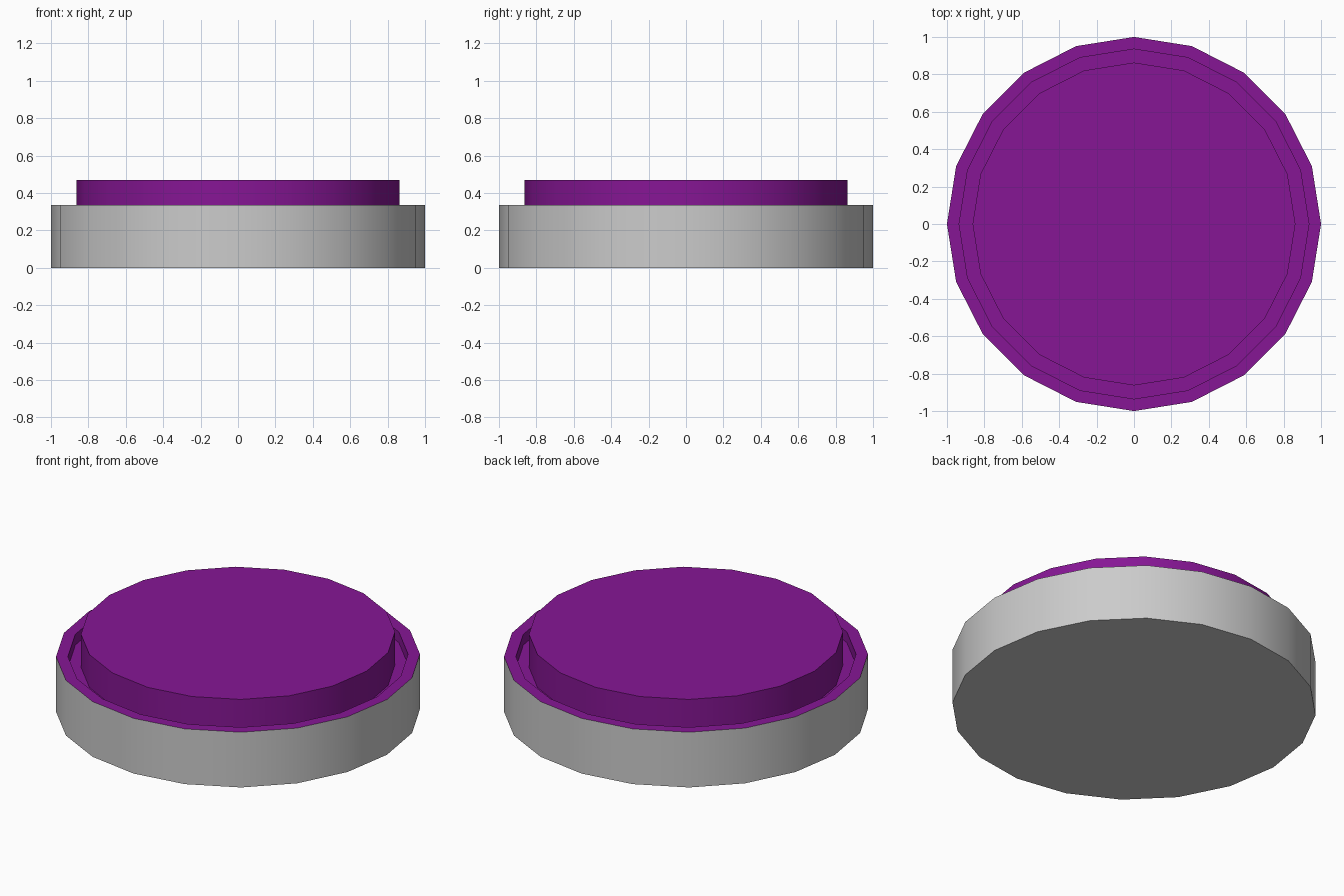
import bpy, bmesh, math

if "Cube" in bpy.data.objects:
    bpy.data.objects.remove(bpy.data.objects["Cube"])

SIDES = 20
purple = bpy.data.materials.new("purple")
purple.diffuse_color = (0.24, 0.008, 0.30, 1)
purple.use_nodes = True
purple.node_tree.nodes["Principled BSDF"].inputs["Base Color"].default_value = purple.diffuse_color
grey = bpy.data.materials.new("grey")
grey.diffuse_color = (0.8, 0.8, 0.8, 1)
grey.use_nodes = True
grey.node_tree.nodes["Principled BSDF"].inputs["Base Color"].default_value = grey.diffuse_color


def turned(name, profile, mats, purple_from):
    """Revolve (radius, z) points, cap both ends; bands from purple_from on use the last material."""
    bm = bmesh.new()
    rings = [[bm.verts.new((r * math.cos(2 * math.pi * i / SIDES),
                            r * math.sin(2 * math.pi * i / SIDES), z))
              for i in range(SIDES)] for r, z in profile]
    bm.faces.new(rings[0][::-1])
    for k, (a, b) in enumerate(zip(rings, rings[1:])):
        for i in range(SIDES):
            j = (i + 1) % SIDES
            f = bm.faces.new((a[i], a[j], b[j], b[i]))
            f.material_index = len(mats) - 1 if k >= purple_from else 0
    bm.faces.new(rings[-1]).material_index = len(mats) - 1
    mesh = bpy.data.meshes.new(name)
    bm.to_mesh(mesh)
    bm.free()
    for m in mats:
        mesh.materials.append(m)
    ob = bpy.data.objects.new(name, mesh)
    bpy.context.collection.objects.link(ob)
    bpy.ops.object.select_all(action='DESELECT')
    bpy.context.view_layer.objects.active = ob
    ob.select_set(True)
    bpy.ops.object.shade_smooth_by_angle(angle=math.radians(30))


# Grey housing with purple rim, recessed groove and raised round button
turned("button_housing",
       [(1, 0), (1, 0.335), (0.935, 0.335), (0.935, 0.27), (0.863, 0.27), (0.863, 0.47)],
       [grey, purple], 1)
